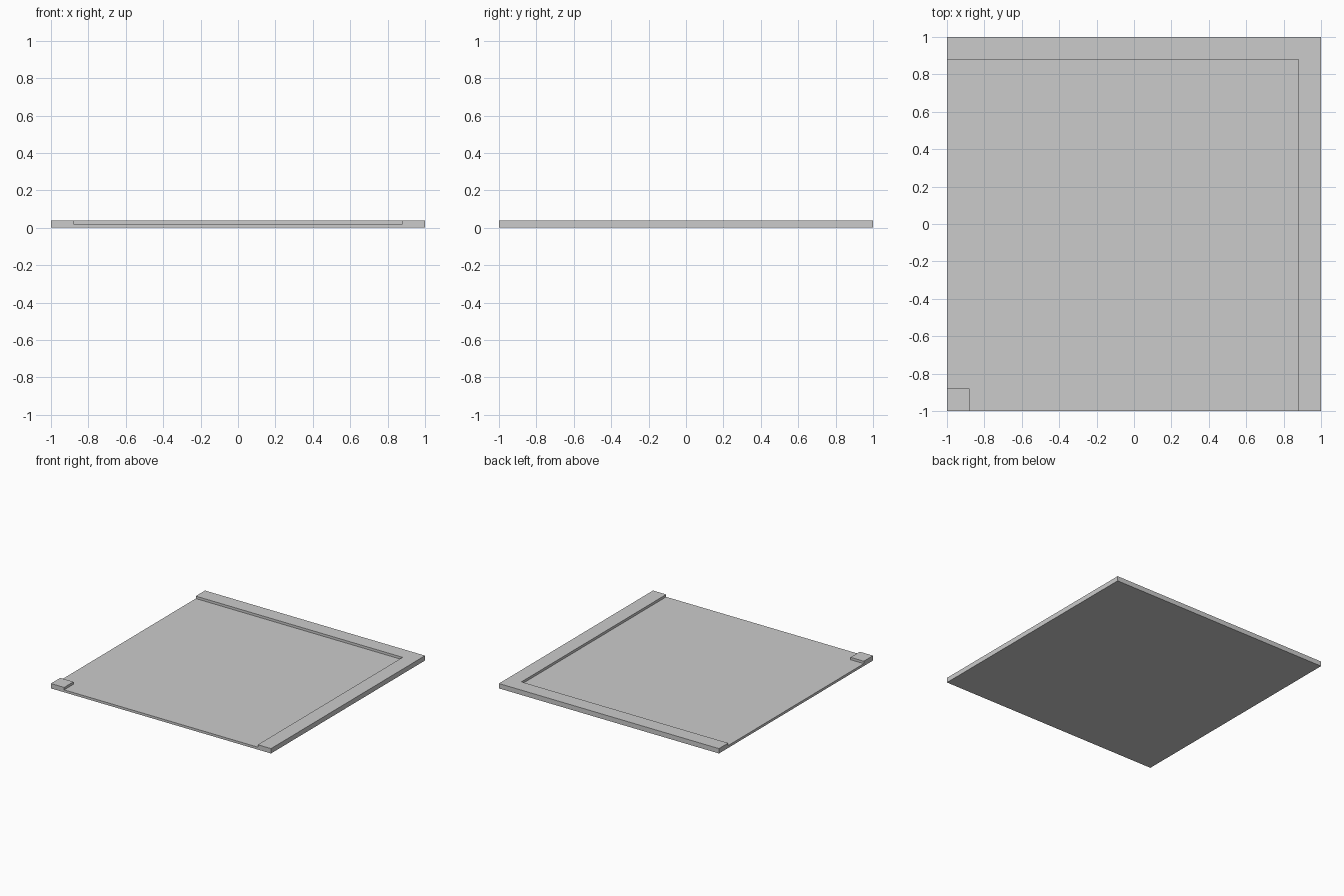
import bpy, bmesh, math

if "Cube" in bpy.data.objects:
    bpy.data.objects.remove(bpy.data.objects["Cube"])

EDGE, INNER = 1.0, 0.88      # half size of tile, start of raised kerb
FLOOR, TOP = 0.02, 0.04      # heights

bm = bmesh.new()


def raise_faces(faces, height):
    new = bmesh.ops.extrude_face_region(bm, geom=faces)["geom"]
    for v in new:
        if isinstance(v, bmesh.types.BMVert):
            v.co.z = height


# Footprint divided along the kerb lines
lines = (-EDGE, -INNER, INNER, EDGE)
grid = [[bm.verts.new((x, y, 0)) for x in lines] for y in lines]
for j in range(3):
    for i in range(3):
        bm.faces.new((grid[j][i], grid[j][i + 1], grid[j + 1][i + 1], grid[j + 1][i]))

# Floor slab
raise_faces(bm.faces[:], FLOOR)
bmesh.ops.recalc_face_normals(bm, faces=bm.faces[:])
bm.normal_update()


# Kerb along back and right sides, plus the front-left corner block
def is_raised(face):
    c = face.calc_center_median()
    corner = c.x < -INNER and c.y < -INNER
    return face.normal.z > 0.9 and (c.x > INNER or c.y > INNER or corner)


raise_faces([f for f in bm.faces if is_raised(f)], TOP)

# Merge coplanar faces
bmesh.ops.recalc_face_normals(bm, faces=bm.faces[:])
bmesh.ops.dissolve_limit(bm, angle_limit=math.radians(1), verts=bm.verts[:], edges=bm.edges[:])

mesh = bpy.data.meshes.new("corner_floor_tile")
bm.to_mesh(mesh)
bm.free()
bpy.context.collection.objects.link(bpy.data.objects.new("corner_floor_tile", mesh))
